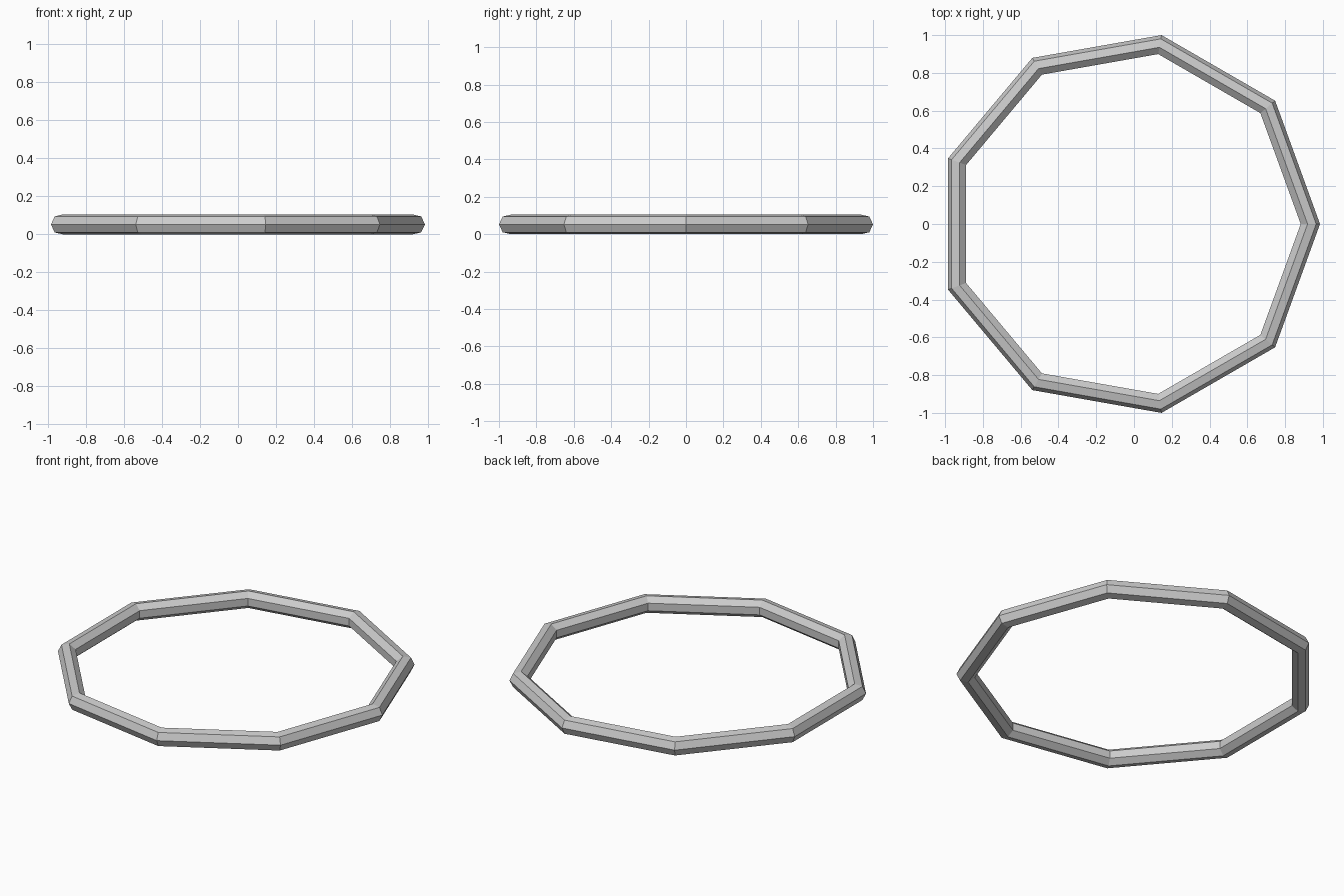
import bpy, math

if "Cube" in bpy.data.objects:
    bpy.data.objects.remove(bpy.data.objects["Cube"])

# Low-poly ring: nine straight segments with a seven-sided section
OUTER = 1.0154
MINOR = 0.0537
MAJOR = OUTER - MINOR
half_height = MINOR * math.sin(4 * math.pi / 7)
# The corner points to +x, so shift to centre the bounding box
shift = -OUTER * (1 - math.cos(math.pi / 9)) / 2

bpy.ops.mesh.primitive_torus_add(
    major_segments=9, minor_segments=7,
    major_radius=MAJOR, minor_radius=MINOR,
    location=(shift, 0, half_height))
ring = bpy.context.object
ring.name = "ring"
bpy.ops.object.shade_flat()
